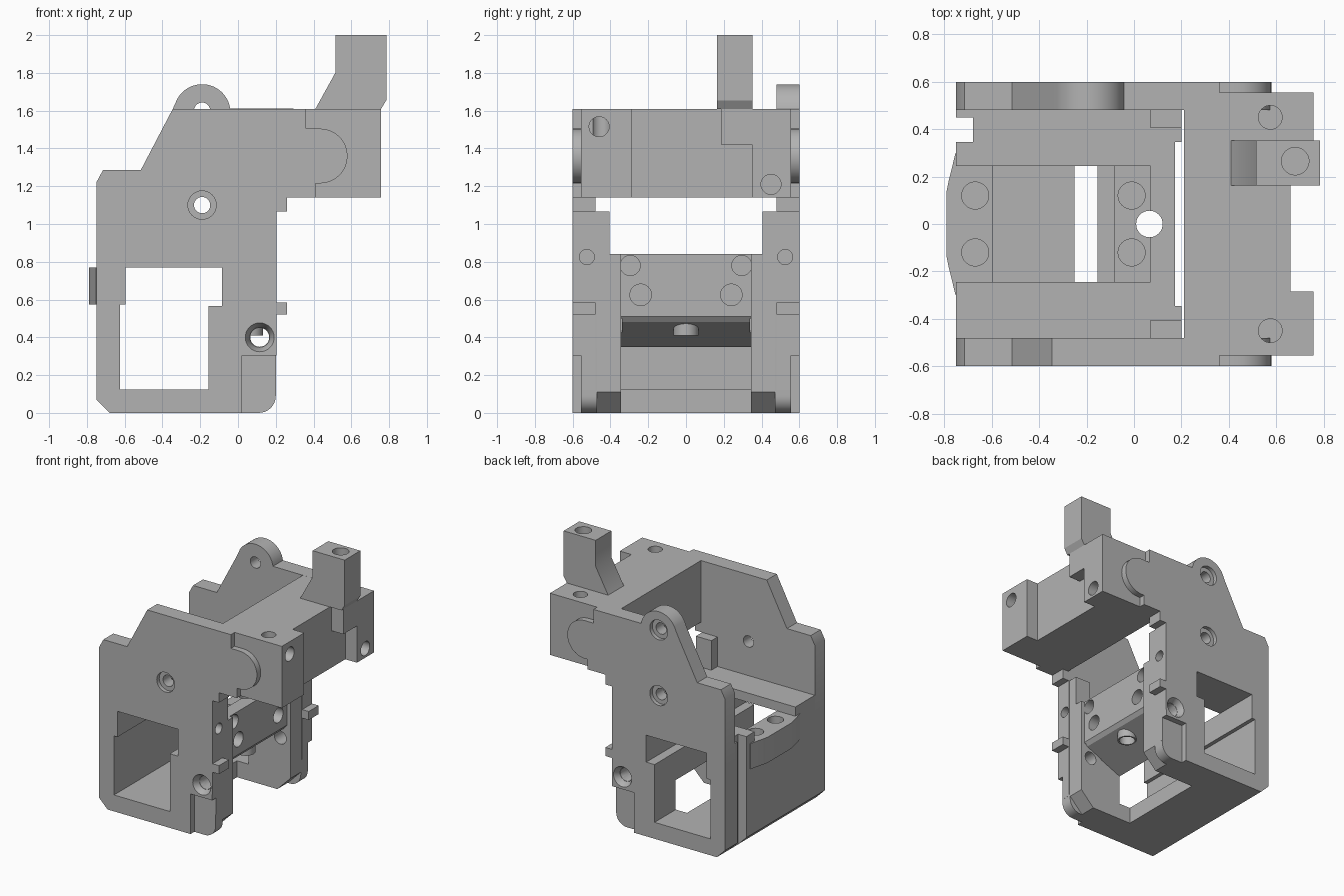
import bpy, bmesh
from math import sin, cos, radians, pi
from mathutils import Vector

if "Cube" in bpy.data.objects:
    bpy.data.objects.remove(bpy.data.objects["Cube"])

grey = bpy.data.materials.new("light grey plastic")
grey.use_nodes = True
grey.diffuse_color = (0.45, 0.45, 0.45, 1)
grey.node_tree.nodes["Principled BSDF"].inputs["Base Color"].default_value = (0.45, 0.45, 0.45, 1)


def finish(name, bm):
    bmesh.ops.recalc_face_normals(bm, faces=bm.faces)
    mesh = bpy.data.meshes.new(name)
    bm.to_mesh(mesh)
    bm.free()
    mesh.materials.append(grey)
    obj = bpy.data.objects.new(name, mesh)
    bpy.context.collection.objects.link(obj)
    return obj


def place(axis, u, v, w):
    # u, v lie in the profile plane, w runs along the axis
    return Vector({"x": (w, u, v), "y": (u, w, v), "z": (u, v, w)}[axis])


def prism(name, pts, axis, a, b):
    bm = bmesh.new()
    face = bm.faces.new([bm.verts.new(place(axis, u, v, a)) for u, v in pts])
    ext = bmesh.ops.extrude_face_region(bm, geom=[face])
    verts = [g for g in ext["geom"] if isinstance(g, bmesh.types.BMVert)]
    bmesh.ops.translate(bm, verts=verts, vec=place(axis, 0, 0, b - a))
    return finish(name, bm)


def box(name, x, y, z):
    return prism(name, [(x[0], y[0]), (x[1], y[0]), (x[1], y[1]), (x[0], y[1])], "z", *z)


def arc(cu, cv, r, start, end, n=12):
    angles = [radians(start + (end - start) * i / n) for i in range(n + 1)]
    return [(cu + r * cos(t), cv + r * sin(t)) for t in angles]


def rod(axis, u, v, r, a, b, r2=None, n=32):
    # round bar, or a cone when a second radius is given
    bm = bmesh.new()
    rings = []
    for w, rad in ((a, r), (b, r2 or r)):
        rings.append([bm.verts.new(place(axis, u + rad * cos(2 * pi * i / n),
                                         v + rad * sin(2 * pi * i / n), w)) for i in range(n)])
        bm.faces.new(rings[-1])
    for i in range(n):
        j = (i + 1) % n
        bm.faces.new((rings[0][i], rings[0][j], rings[1][j], rings[1][i]))
    return finish("cutter", bm)


def cut(obj, cutters):
    bpy.context.view_layer.objects.active = obj
    for c in cutters:
        c.hide_render = True
        mod = obj.modifiers.new("cut", "BOOLEAN")
        mod.operation, mod.solver, mod.object = "DIFFERENCE", "EXACT", c
        bpy.ops.object.modifier_apply(modifier=mod.name)
    for c in cutters:
        bpy.data.objects.remove(c)


window = [(-.625, .125), (-.155, .125), (-.155, .565), (-.085, .565),
          (-.085, .77), (-.595, .77), (-.595, .575), (-.625, .575)]
parts = []

# Side plates with windows, rounded tongues and bolt holes; the back one has an ear
for s, side in ((-1, "front"), (1, "back")):
    lower = [(-.75, 1.22), (-.75, .07), (-.68, 0), (.11, 0)]
    edge = arc(.11, .09, .09, -90, 0, 8)[1:] + [
        (.205, .52), (.26, .52), (.26, .585), (.205, .585), (.205, 1.065), (.26, 1.065),
        (.26, 1.14), (.41, 1.14), (.41, 1.215)]
    tongue = arc(.435, 1.36, .145, -90, 90, 16) + [(.36, 1.505), (.36, 1.61)]
    ear = arc(-.19, 1.59, .15, 8, 152, 20) if s > 0 else []
    plate = prism(side + "_side_plate",
                  lower + edge + tongue + ear + [(-.345, 1.61), (-.515, 1.285), (-.715, 1.285)],
                  "y", s * .48, s * .6)
    cutters = [prism("cutter", window, "y", s * .4, s * .7),
               rod("y", -.19, 1.1, .043, s * .4, s * .7),
               rod("y", -.19, 1.1, .075, s * .57, s * .7),
               rod("y", .115, .4, .05, s * .4, s * .7),
               rod("y", .115, .4, .05, s * .55, s * .601, .077),
               rod("x", s * .525, .825, .04, .1, .3),
               box("cutter", (.02, .3), sorted((s * .555, s * .7)), (-.1, .305)),
               box("cutter", (.02, .3), sorted((s * .4, s * .7)), (-.1, .12))]
    if s > 0:
        cutters += [rod("y", -.19, 1.6, .043, .4, .7), rod("y", -.19, 1.6, .075, .57, .7)]
    cut(plate, cutters)
    parts.append(plate)

    # Corner columns: rounded foot outside, chamfered foot inside, short post on top
    for label, n, a, b, r in (("outer", 8, .47, .555, .09), ("inner", 1, .345, .47, .11)):
        foot = arc(.2 - r, r, r, -90, 0, n)
        column = prism(side + "_" + label + "_column", [(.02, 0)] + foot + [(.2, .84), (.02, .84)],
                       "y", s * a, s * b)
        holes = [rod("y", .115, .4, .05, s * .2, s * .7)]
        if label == "outer":
            holes += [rod("y", .115, .21, .057, s * .49, s * .7),
                      rod("x", s * .525, .825, .04, .1, .3)]
        cut(column, holes)
        parts.append(column)
    parts.append(box(side + "_post", (.07, .2), sorted((s * .405, s * .48)), (.84, 1.065)))

# Central housing with tunnel, pocket, open underside and cable groove
core = prism("central_housing", [(-.68, 0), (.172, 0), (.172, .84), (-.75, .84), (-.75, .07)],
             "y", -.48, .48)
under = [(-.25, -.1), (.3, -.1), (.3, .51), (.172, .51), (.15, .48), (-.155, .35), (-.25, .35)]
cutters = [prism("cutter", window, "y", -.7, .7),
           box("cutter", (-.59, -.085), (-.245, .245), (.6, .9)),
           box("cutter", (-.8, .07), (-.245, .245), (.77, .9)),
           prism("cutter", under, "y", -.345, .345),
           box("cutter", (.02, .3), (-.7, .7), (-.1, .48)),
           box("cutter", (-.8, -.68), (.345, .45), (-.1, .9)),
           rod("z", .065, 0, .056, .2, 1)]
# The wide cut must leave the sloped underside alone, so it is split per side
bpy.data.objects.remove(cutters.pop(4))
for s in (-1, 1):
    cutters += [box("cutter", (.02, .3), sorted((s * .34, s * .7)), (-.1, .5)),
                rod("z", -.67, s * .12, .057, .62, .9),
                rod("z", -.01, s * .12, .057, .58, .9),
                rod("x", s * .24, .625, .057, .08, .3),
                rod("x", s * .295, .78, .053, .08, .3)]
cut(core, cutters)
parts.append(core)

# Bulge on the closed wall and threaded boss under the housing
half = [(-.753, .3), (-.765, .25), (-.78, .19), (-.79, .14)]
outline = [(-.74, .3)] + half + [(x, -y) for x, y in reversed(half)] + [(-.74, -.3)]
parts.append(prism("wall_bulge", outline, "z", .575, .77))
boss = rod("z", .065, 0, .067, .41, .5)
boss.name = "threaded_boss"
cut(boss, [rod("z", .065, 0, .056, .3, .6)])
parts.append(boss)

# Upper crossbar with stepped recess and screw holes
bar = box("upper_crossbar", (.21, .758), (-.555, .555), (1.14, 1.61))
cut(bar, [box("cutter", (.66, .9), (-.285, .185), (1, 1.7)),
          box("cutter", (.66, .9), (.1, .35), (1, 1.42)),
          rod("x", -.46, 1.515, .053, .55, .9),
          rod("x", .45, 1.21, .053, .55, .9),
          rod("z", .575, .45, .05, 1.4, 1.7),
          rod("z", .575, -.45, .05, 1.4, 1.7)])
parts.append(bar)

# Tower on the crossbar
tower = prism("tower", [(.41, 1.61), (.758, 1.61), (.785, 1.655), (.785, 2), (.515, 2), (.515, 1.8)],
              "y", .163, .352)
cut(tower, [rod("z", .68, .265, .058, 1.8, 2.1)])
parts.append(tower)

bpy.ops.object.select_all(action="DESELECT")
for p in parts:
    p.select_set(True)
bpy.context.view_layer.objects.active = parts[0]
bpy.ops.object.shade_smooth_by_angle(angle=radians(30))
